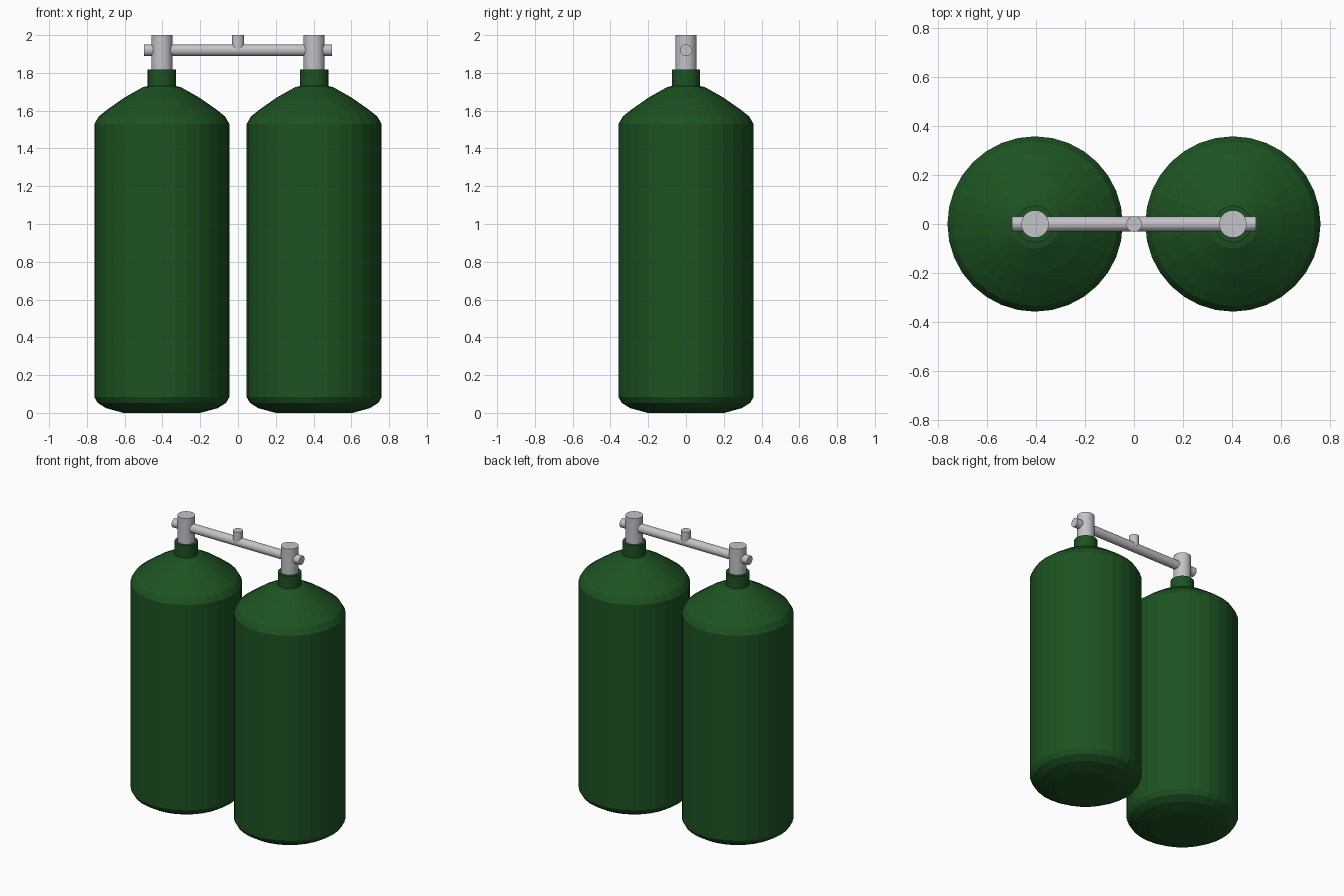
import bpy, bmesh, math
from mathutils import Matrix, Vector

if "Cube" in bpy.data.objects:
    bpy.data.objects.remove(bpy.data.objects["Cube"])

SEG = 32

def material(name, color):
    m = bpy.data.materials.new(name)
    m.diffuse_color = color
    m.use_nodes = True
    m.node_tree.nodes["Principled BSDF"].inputs["Base Color"].default_value = m.diffuse_color
    return m

green = material("green_paint", (0.012, 0.085, 0.016, 1))
metal = material("bare_metal", (0.55, 0.54, 0.58, 1))

def add_object(name, bm, mat, loc):
    bmesh.ops.recalc_face_normals(bm, faces=bm.faces)
    me = bpy.data.meshes.new(name)
    bm.to_mesh(me)
    bm.free()
    me.materials.append(mat)
    ob = bpy.data.objects.new(name, me)
    ob.location = loc
    bpy.context.collection.objects.link(ob)
    return ob

def lathe(name, profile, mat, loc):
    bm = bmesh.new()
    vs = [bm.verts.new((r, 0, z)) for r, z in profile]
    edges = [bm.edges.new(p) for p in zip(vs, vs[1:])]
    bmesh.ops.spin(bm, geom=vs + edges, cent=(0, 0, 0), axis=(0, 0, 1),
                   angle=math.tau, steps=SEG, use_duplicate=False)
    bmesh.ops.remove_doubles(bm, verts=bm.verts, dist=1e-4)
    return add_object(name, bm, mat, loc)

def rod(name, a, b, radius, mat):
    a, b = Vector(a), Vector(b)
    bm = bmesh.new()
    bmesh.ops.create_cone(bm, cap_ends=True, segments=SEG, radius1=radius,
                          radius2=radius, depth=(b - a).length)
    turn = Vector((0, 0, 1)).rotation_difference(b - a).to_matrix()
    bmesh.ops.rotate(bm, verts=bm.verts, cent=(0, 0, 0), matrix=turn)
    return add_object(name, bm, mat, (a + b) / 2)

# Tank outline: rounded base, straight wall, domed shoulder, neck collar
tank_profile = [(0, 0), (0.203, 0), (0.295, 0.025), (0.34, 0.053), (0.357, 0.083),
                (0.357, 1.53), (0.334, 1.57), (0.29, 1.605), (0.20, 1.668),
                (0.10, 1.725), (0.075, 1.73), (0.075, 1.817), (0, 1.817)]

# Two tanks, each with a valve post
for side, x in (("left", -0.403), ("right", 0.403)):
    lathe(side + "_tank", tank_profile, green, (x, 0, 0))
    rod(side + "_valve_post", (x, 0, 1.80), (x, 0, 2.0), 0.056, metal)

# Manifold bar joining the valves, with a centre outlet
rod("manifold_bar", (-0.497, 0, 1.92), (0.497, 0, 1.92), 0.031, metal)
rod("centre_outlet", (0, 0, 1.92), (0, 0, 2.0), 0.032, metal)
